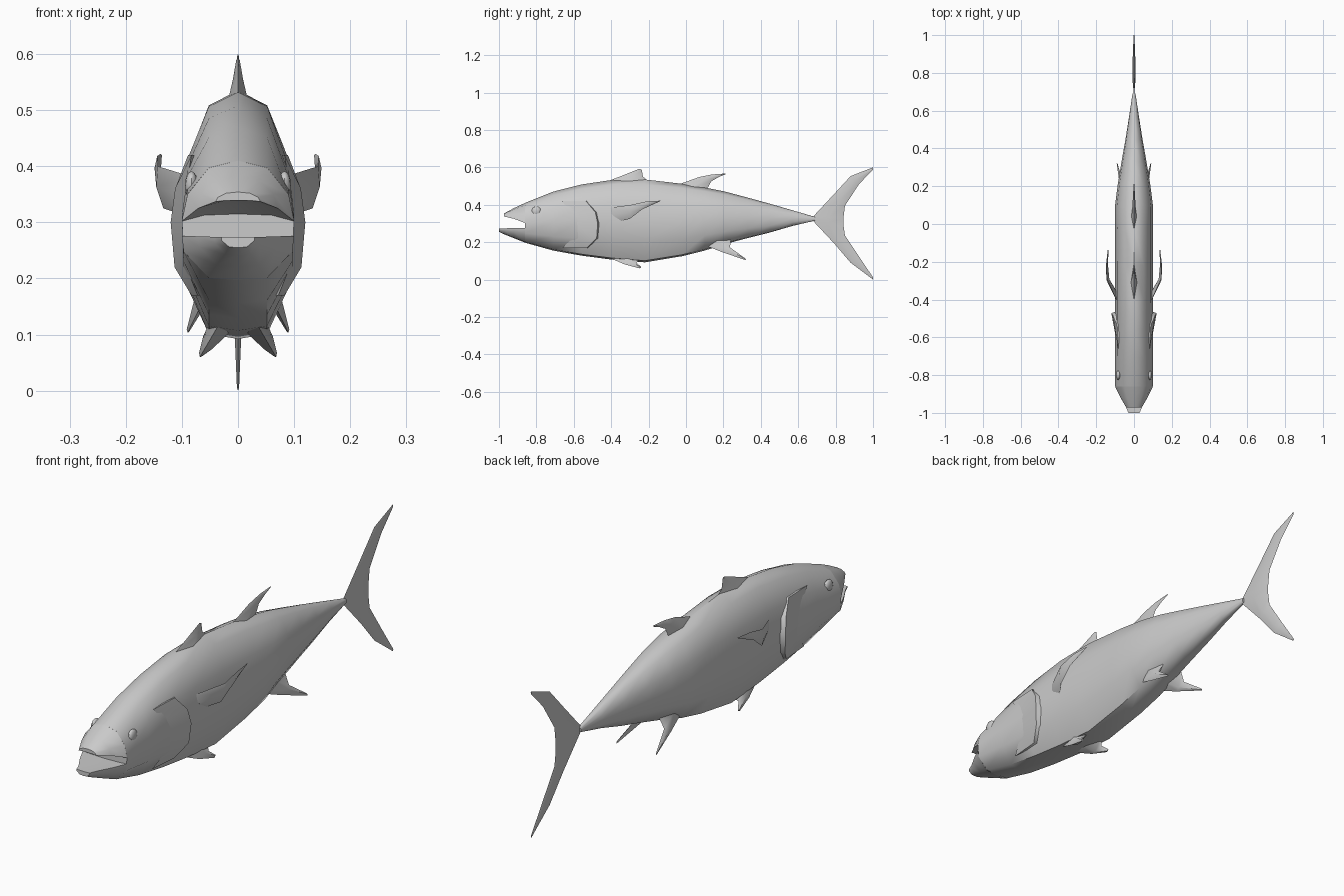
import bpy, bmesh, math
from mathutils import Vector, Matrix

if "Cube" in bpy.data.objects:
    bpy.data.objects.remove(bpy.data.objects["Cube"])

grey = bpy.data.materials.new("fish_grey")
grey.use_nodes = True
grey.diffuse_color = (0.6, 0.6, 0.6, 1)
grey.node_tree.nodes["Principled BSDF"].inputs["Base Color"].default_value = (0.6, 0.6, 0.6, 1)


def finish(name, bm, mirror=False, angle=50):
    bmesh.ops.recalc_face_normals(bm, faces=bm.faces)
    mesh = bpy.data.meshes.new(name)
    bm.to_mesh(mesh)
    bm.free()
    mesh.materials.append(grey)
    ob = bpy.data.objects.new(name, mesh)
    bpy.context.collection.objects.link(ob)
    bpy.ops.object.select_all(action='DESELECT')
    bpy.context.view_layer.objects.active = ob
    ob.select_set(True)
    bpy.ops.object.shade_smooth_by_angle(angle=math.radians(angle))
    if mirror:
        ob.modifiers.new("Mirror", 'MIRROR')
    return ob


def loft(name, rings, caps=(True, True), mirror=False, angle=50):
    """Skin closed rings that all have the same number of points."""
    bm = bmesh.new()
    rows = [[bm.verts.new(p) for p in ring] for ring in rings]
    n = len(rows[0])
    for a, b in zip(rows, rows[1:]):
        for i in range(n):
            j = (i + 1) % n
            bm.faces.new((a[i], a[j], b[j], b[i]))
    for row, cap in ((rows[0], caps[0]), (rows[-1], caps[1])):
        if cap:
            bm.faces.new(row)
    return finish(name, bm, mirror, angle)


def fin(name, spans, normal, mirror=False):
    """Diamond-section fin from (leading point, trailing point, half thickness)."""
    n = Vector(normal).normalized()
    rings = []
    for lead, trail, t in spans:
        a, b = Vector(lead), Vector(trail)
        mid = (a + b) / 2
        rings.append((a, mid + n * t, b, mid - n * t))
    return loft(name, rings, mirror=mirror)


def section(y, w, low, high, half):
    """Symmetric ring from a half profile of (width, height) fractions."""
    pts = [(w * fx, y, low + (high - low) * fz) for fx, fz in half]
    return pts + [(-x, y, z) for x, y, z in reversed(pts) if x > 1e-6]


# Body: y, half width, belly height, back height
BODY = [(-.86, .1, .197, .41), (-.71, .1, .155, .47), (-.56, .1, .128, .508),
        (-.4, .1, .107, .532), (-.22, .1, .092, .535), (-.02, .1, .125, .512),
        (.1, .1, .155, .492), (.21, .086, .19, .47), (.33, .066, .222, .438),
        (.45, .045, .252, .405), (.57, .026, .287, .37), (.69, .008, .315, .335)]
HALF = [(0, 0), (.52, .02), (.97, .24), (1, .5), (.9, .72), (.52, .94), (0, 1)]
loft("body", [section(*s, HALF) for s in BODY])

# Jaws around the open mouth
UPPER = [(0, .12), (.6, .1), (1, 0), (.9, .44), (.52, .88), (0, 1)]
loft("upper_jaw", [section(*s, UPPER) for s in
     [(-.86, .1, .302, .41), (-.92, .071, .325, .382), (-.972, .04, .337, .354)]],
     caps=(False, True))
LOWER = [(0, 0), (.52, .05), (.97, .65), (1, 1), (.6, .97), (0, .95)]
loft("lower_jaw", [section(*s, LOWER) for s in
     [(-.86, .1, .197, .276), (-.92, .071, .221, .275), (-.97, .042, .241, .274),
      (-1, .03, .255, .274)]], caps=(False, True))

# Gill covers: height, rear edge y, body surface x, flared x
GILL = [(.42, -.535, .085, .089), (.36, -.485, .094, .112), (.3, -.472, .098, .12),
        (.22, -.478, .094, .113), (.17, -.53, .074, .083)]
loft("gill_covers", [((xb - .002, y - .13, z), (xf, y, z), (xb - .012, y + .012, z))
                     for z, y, xb, xf in GILL], mirror=True)

# Eyes
bm = bmesh.new()
bmesh.ops.create_uvsphere(bm, u_segments=12, v_segments=8, radius=.026,
                          matrix=Matrix.Translation((.083, -.8, .365)) @ Matrix.Diagonal((.45, 1, 1, 1)))
finish("eyes", bm, mirror=True)

# Fins on the centre line
fin("front_dorsal_fin", [((0, -.42, .525), (0, -.2, .525), .016),
                         ((0, -.33, .56), (0, -.23, .55), .009),
                         ((0, -.25, .592), (0, -.237, .588), .003)], (1, 0, 0))
fin("rear_dorsal_fin", [((0, -.05, .505), (0, .11, .48), .014),
                        ((0, .07, .548), (0, .135, .525), .008),
                        ((0, .14, .562), (0, .175, .548), .005),
                        ((0, .21, .567), (0, .212, .563), .002)], (1, 0, 0))
fin("tail_fin", [((0, 1, .0), (0, 1, .012), .002),
                 ((0, .88, .09), (0, .93, .115), .006),
                 ((0, .795, .19), (0, .85, .235), .009),
                 ((0, .68, .313), (0, .842, .29), .008),
                 ((0, .68, .337), (0, .842, .33), .008),
                 ((0, .79, .455), (0, .85, .395), .009),
                 ((0, .88, .553), (0, .925, .51), .006),
                 ((0, 1, .6), (0, 1, .588), .002)], (1, 0, 0))

# Paired fins
fin("pectoral_fins", [((.085, -.42, .382), (.09, -.36, .31), .012),
                      ((.143, -.29, .4), (.133, -.3, .325), .008),
                      ((.144, -.21, .418), (.142, -.235, .375), .006),
                      ((.138, -.135, .422), (.137, -.14, .418), .002)], (1, -.3, 0), True)
fin("pelvic_fins", [((.03, -.43, .125), (.03, -.24, .115), .022),
                    ((.055, -.33, .082), (.052, -.265, .09), .014),
                    ((.068, -.25, .06), (.066, -.24, .068), .004)], (.6, 0, .8), True)
fin("anal_fins", [((.045, .07, .195), (.045, .24, .215), .02),
                  ((.068, .19, .148), (.066, .235, .172), .012),
                  ((.09, .32, .103), (.088, .318, .112), .003)], (.8, 0, .6), True)
